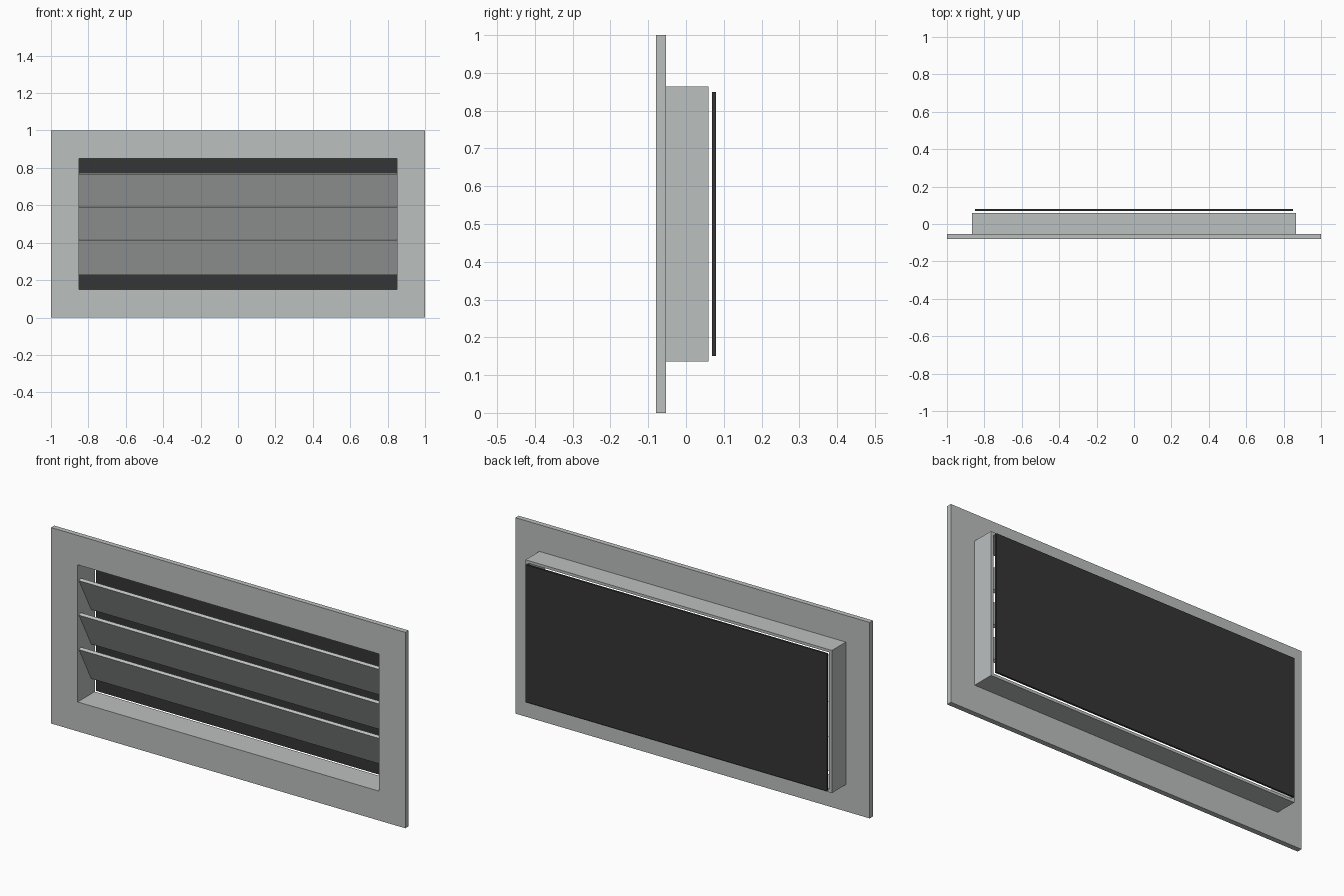
import bpy, bmesh, math
from mathutils import Matrix

if "Cube" in bpy.data.objects:
    bpy.data.objects.remove(bpy.data.objects["Cube"])


def material(name, rgb):
    m = bpy.data.materials.new(name)
    m.diffuse_color = (*rgb, 1)
    m.use_nodes = True
    m.node_tree.nodes["Principled BSDF"].inputs["Base Color"].default_value = m.diffuse_color
    return m


GREY = material("light_grey_metal", (0.50, 0.525, 0.52))
BLACK = material("dark_mesh", (0.036, 0.036, 0.037))
MID_Z = 0.5
OPEN_X, OPEN_Z = 0.85, 0.35      # half size of the opening


def finish(name, bm, mat):
    bmesh.ops.recalc_face_normals(bm, faces=bm.faces)
    mesh = bpy.data.meshes.new(name)
    bm.to_mesh(mesh)
    bm.free()
    mesh.materials.append(mat)
    obj = bpy.data.objects.new(name, mesh)
    bpy.context.collection.objects.link(obj)
    return obj


def ring(name, hx, hz, y0, y1, mat):
    """Rectangular ring around the opening, from y0 back to y1."""
    bm = bmesh.new()
    corners = [(-1, -1), (1, -1), (1, 1), (-1, 1)]
    loops = [[bm.verts.new((sx * w, y, MID_Z + sz * h)) for sx, sz in corners]
             for w, h, y in ((hx, hz, y0), (hx, hz, y1),
                             (OPEN_X, OPEN_Z, y1), (OPEN_X, OPEN_Z, y0))]
    for a, b in zip(loops, loops[1:] + loops[:1]):
        for i in range(4):
            j = (i + 1) % 4
            bm.faces.new((a[i], a[j], b[j], b[i]))
    return finish(name, bm, mat)


def box(name, size, centre, mat, tilt=0):
    bm = bmesh.new()
    bmesh.ops.create_cube(bm, size=1)
    bm.transform(Matrix.Translation(centre) @ Matrix.Rotation(tilt, 4, 'X')
                 @ Matrix.Diagonal((*size, 1)))
    return finish(name, bm, mat)


# Flat front flange and the shallow duct collar behind it
ring("front_flange", 1.0, 0.5, -0.079, -0.053, GREY)
ring("duct_collar", 0.865, 0.364, -0.053, 0.059, GREY)

# Three louvre slats, upper edge leaning forward
for i in range(3):
    box(f"louvre_slat_{i + 1}", (2 * OPEN_X, 0.016, 0.21),
        (0, -0.012, MID_Z + (i - 1) * 0.176), GREY, math.radians(28))

# Dark screen just behind the collar
box("back_screen", (2 * OPEN_X, 0.01, 2 * OPEN_Z), (0, 0.074, MID_Z), BLACK)
